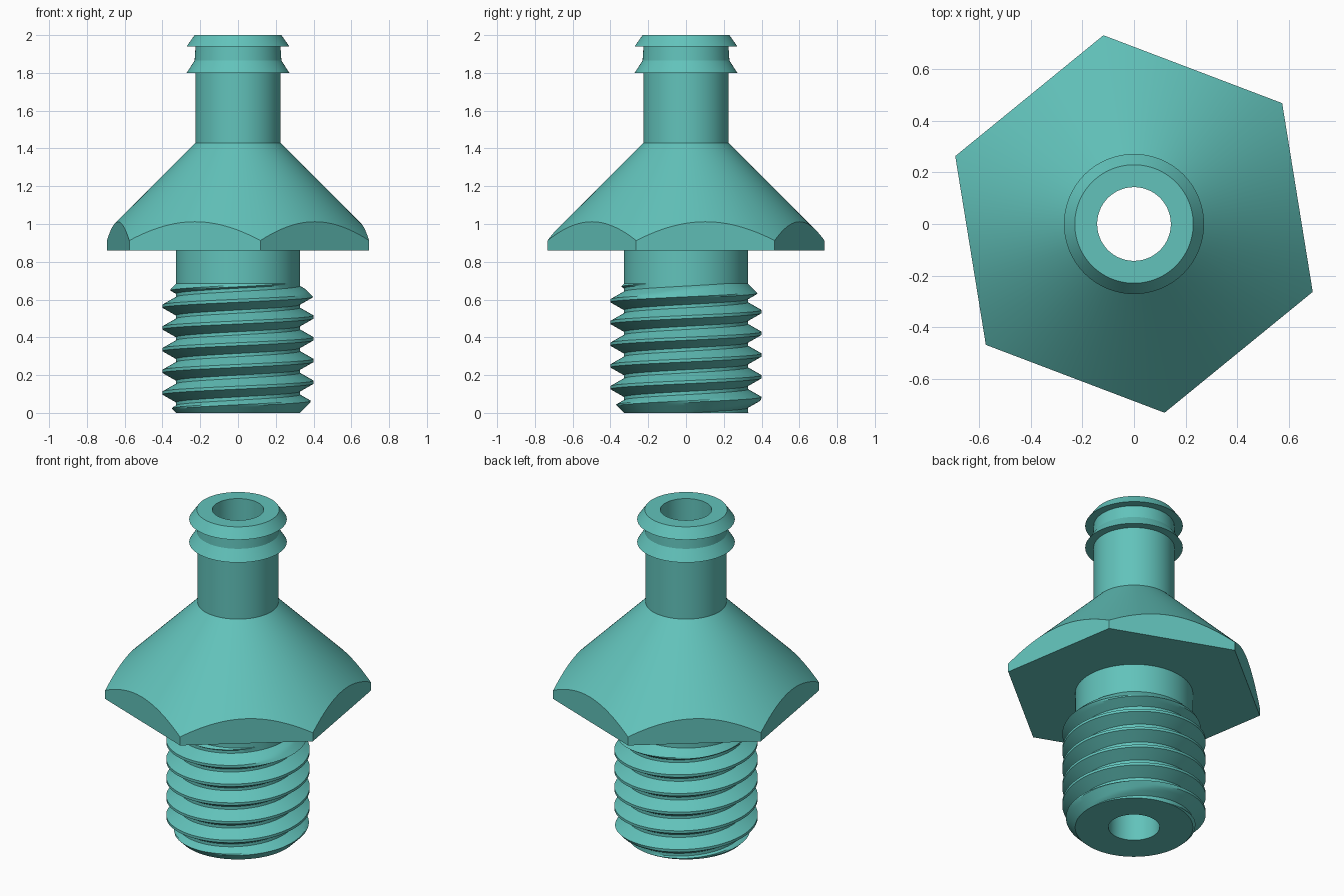
import bpy
import bmesh
from math import cos, sin, pi, radians

cube = bpy.data.objects.get("Cube")
if cube:
    bpy.data.objects.remove(cube, do_unlink=True)

# Single teal colour
teal = bpy.data.materials.new("teal")
teal.use_nodes = True
colour = (0.122, 0.545, 0.497, 1.0)
teal.diffuse_color = colour
teal.node_tree.nodes["Principled BSDF"].inputs["Base Color"].default_value = colour

SEGMENTS = 144
CORNER = radians(39.2)      # direction of one hexagon corner
BORE, STEM, CORE, CREST = 0.143, 0.225, 0.328, 0.40
APOTHEM = 0.643
CONE_TOP, COLLAR_BASE, THREAD_TOP = 1.43, 0.86, 0.685
PITCH = 0.115


def sweep_round(name, column):
    """Sweep a profile around z; column(angle) gives its (radius, height) points."""
    bm = bmesh.new()
    previous = None
    for i in range(SEGMENTS + 1):
        a = CORNER + 2 * pi * i / SEGMENTS
        current = [bm.verts.new((r * cos(a), r * sin(a), z)) for r, z in column(a)]
        if previous:
            for j in range(len(current) - 1):
                bm.faces.new((previous[j], previous[j + 1], current[j + 1], current[j]))
        previous = current
    bmesh.ops.remove_doubles(bm, verts=bm.verts, dist=1e-5)
    bmesh.ops.dissolve_degenerate(bm, edges=bm.edges, dist=1e-5)
    mesh = bpy.data.meshes.new(name)
    bm.to_mesh(mesh)
    bm.free()
    mesh.materials.append(teal)
    obj = bpy.data.objects.new(name, mesh)
    bpy.context.collection.objects.link(obj)
    bpy.ops.object.select_all(action="DESELECT")
    obj.select_set(True)
    bpy.context.view_layer.objects.active = obj
    bpy.ops.object.shade_smooth_by_angle(angle=radians(25))
    return obj


# Bore and stem with two barbs
def stem_column(a):
    points = [(BORE, 0), (BORE, 2.0)]
    for top, bottom in ((2.0, 1.94), (1.865, 1.80)):
        points += [(0.23, top), (0.272, bottom), (STEM, bottom)]
    return points + [(STEM, CONE_TOP)]


# Hexagonal collar cut by a 45 degree cone
def collar_column(a):
    r = APOTHEM / cos((a - CORNER) % (pi / 3) - pi / 6)
    return [(STEM, CONE_TOP), (r, CONE_TOP + STEM - r),
            (r, COLLAR_BASE), (CORE, COLLAR_BASE)]


# One thread pitch, from crest centre downwards: (drop, radius)
def thread_steps():
    flat, flank, cuts = 0.008, 0.041, 5
    down = [(flat + flank * k / cuts, CREST + (CORE - CREST) * k / cuts)
            for k in range(cuts + 1)]
    return down + [(PITCH - drop, r) for drop, r in reversed(down)]


STEPS = thread_steps()


# Neck and right-hand threaded shank, chamfered at both ends
def shank_column(a):
    points = [(CORE, COLLAR_BASE), (CORE, THREAD_TOP)]
    start = 0.565 + 2 * PITCH + PITCH * (a - pi) / (2 * pi)
    for turn in range(10):
        for drop, r in STEPS:
            z = min(max(start - turn * PITCH - drop, 0), THREAD_TOP)
            points.append((min(r, CORE + z, CORE + THREAD_TOP - z), z))
    return points + [(CORE, 0), (BORE, 0)]


sweep_round("barbed_stem", stem_column)
sweep_round("hex_collar", collar_column)
sweep_round("threaded_shank", shank_column)
